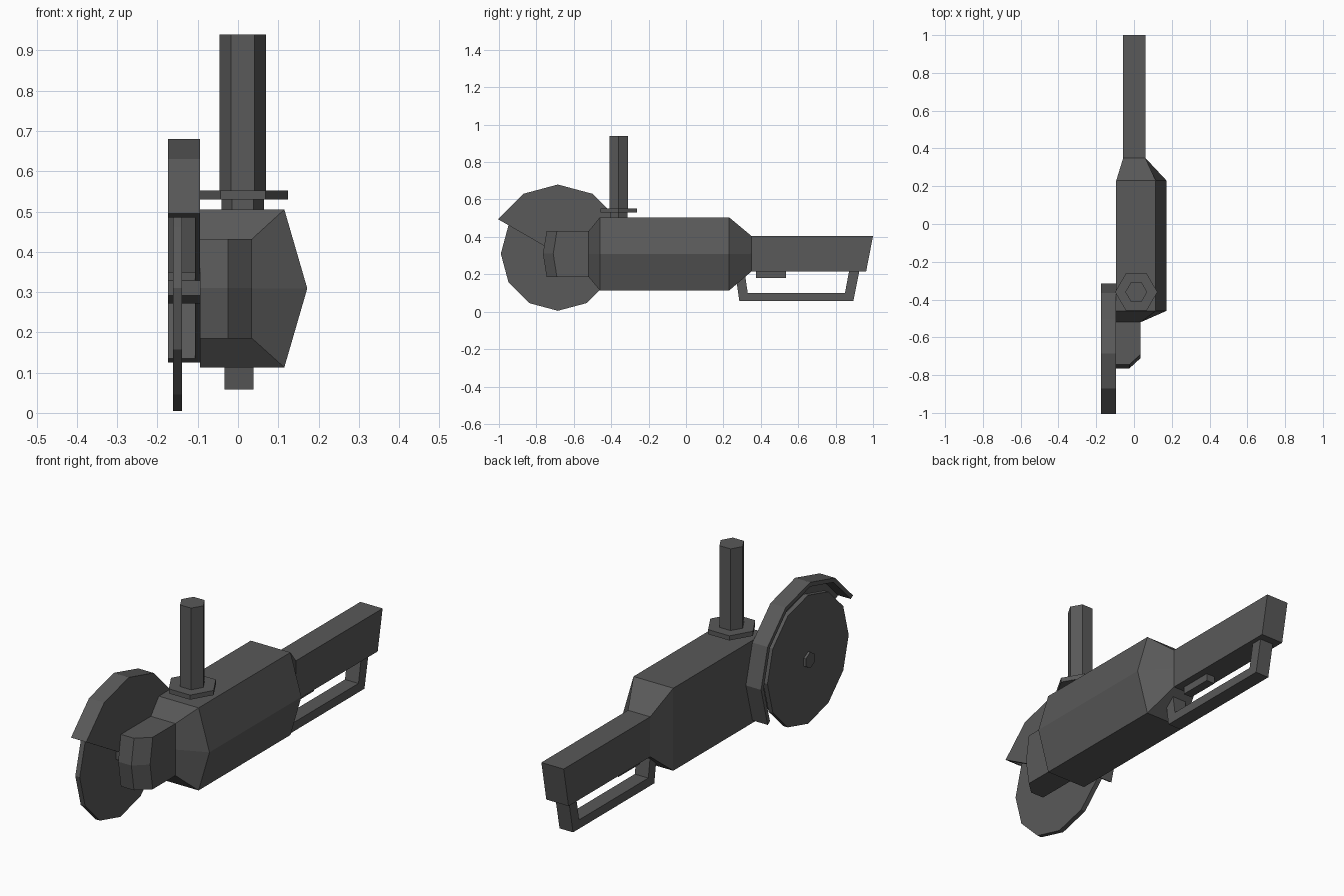
import bpy, bmesh
from math import cos, sin, radians, pi

if "Cube" in bpy.data.objects:
    bpy.data.objects.remove(bpy.data.objects["Cube"])

dark = bpy.data.materials.new("dark_grey")
dark.diffuse_color = (0.1, 0.1, 0.1, 1)
dark.use_nodes = True
dark.node_tree.nodes["Principled BSDF"].inputs["Base Color"].default_value = dark.diffuse_color


def loft(name, rings, caps=True):
    """Skin matching closed rings of points into a flat-shaded solid."""
    bm = bmesh.new()
    rows = [[bm.verts.new(p) for p in ring] for ring in rings]
    n = len(rows[0])
    for a, b in zip(rows, rows[1:]):
        for i in range(n):
            j = (i + 1) % n
            bm.faces.new((a[i], a[j], b[j], b[i]))
    if caps:
        bm.faces.new(rows[0])
        bm.faces.new(rows[-1])
    bmesh.ops.remove_doubles(bm, verts=bm.verts, dist=1e-5)
    bmesh.ops.recalc_face_normals(bm, faces=bm.faces)
    mesh = bpy.data.meshes.new(name)
    bm.to_mesh(mesh)
    bm.free()
    mesh.materials.append(dark)
    obj = bpy.data.objects.new(name, mesh)
    bpy.context.collection.objects.link(obj)
    return obj


def section(y, left, right, mid, low, high, slant=0):
    """Five-sided body section, its bottom pulled forward by slant."""
    return [(left, y - slant, low), (left, y, high), (right, y, high),
            (mid, y - slant / 2, (low + high) / 2), (right, y - slant, low)]


def disc_x(name, x0, x1, r, n):
    """Cylinder along x around the blade axis."""
    loft(name, [[(x, AY + r * sin(2 * pi * i / n), AZ + r * cos(2 * pi * i / n))
                 for i in range(n)] for x in (x0, x1)])


def hex_z(name, z0, z1, r):
    """Upright hexagonal prism on the side handle axis."""
    loft(name, [[(0.012 + r * cos(i * pi / 3), -0.36 + r * sin(i * pi / 3), z)
                 for i in range(6)] for z in (z0, z1)])


AY, AZ = -0.685, 0.31  # blade axis

# Motor body with front flare, rear taper and rear handle
loft("motor_body_and_handle", [
    section(-0.52, -0.094, 0.035, 0.035, 0.185, 0.432),
    section(-0.46, -0.094, 0.115, 0.172, 0.113, 0.505),
    section(0.23, -0.094, 0.115, 0.172, 0.113, 0.505),
    section(0.35, -0.057, 0.06, 0.06, 0.215, 0.405),
    section(1.0, -0.057, 0.06, 0.06, 0.215, 0.405, 0.037)])

# Gear head with a slightly bowed, chamfered nose
loft("gear_head", [
    [(-0.094, -0.52, z), (0.035, -0.52, z), (0.035, -0.69 - d, z),
     (-0.025, -0.745 - d, z), (-0.094, -0.745 - d, z)]
    for z, d in ((0.185, 0), (0.31, 0.02), (0.432, 0))])

# Cutting disc and spindle
disc_x("cutting_disc", -0.162, -0.139, 0.305, 12)
disc_x("spindle", -0.174, -0.09, 0.038, 6)

# Half-round blade guard: back plate and rim swept together
profile = [(0, -0.107), (0.35, -0.107), (0.35, -0.174),
           (0.37, -0.174), (0.37, -0.094), (0, -0.094)]
loft("blade_guard", [
    [(x, AY + r * cos(radians(a)), AZ + r * sin(radians(a))) for r, x in profile]
    for a in range(-30, 151, 30)])

# Upright side handle
hex_z("side_handle_neck", 0.495, 0.532, 0.053)
hex_z("side_handle_flange", 0.53, 0.552, 0.112)
hex_z("side_handle_grip", 0.55, 0.94, 0.058)

# Hand guard loop under the rear handle
outer = [(0.265, 0.2), (0.285, 0.058), (0.895, 0.058), (0.927, 0.218)]
inner = [(0.312, 0.225), (0.33, 0.1), (0.85, 0.1), (0.872, 0.218)]
loft("hand_guard", [
    [(x, *p) for x, p in ((-0.033, o), (0.038, o), (0.038, i), (-0.033, i))]
    for o, i in zip(outer, inner)])

# Trigger
loft("trigger", [[(-0.02, y, 0.18), (0.024, y, 0.18), (0.024, y, 0.22),
                  (-0.02, y, 0.22)] for y in (0.375, 0.535)])
